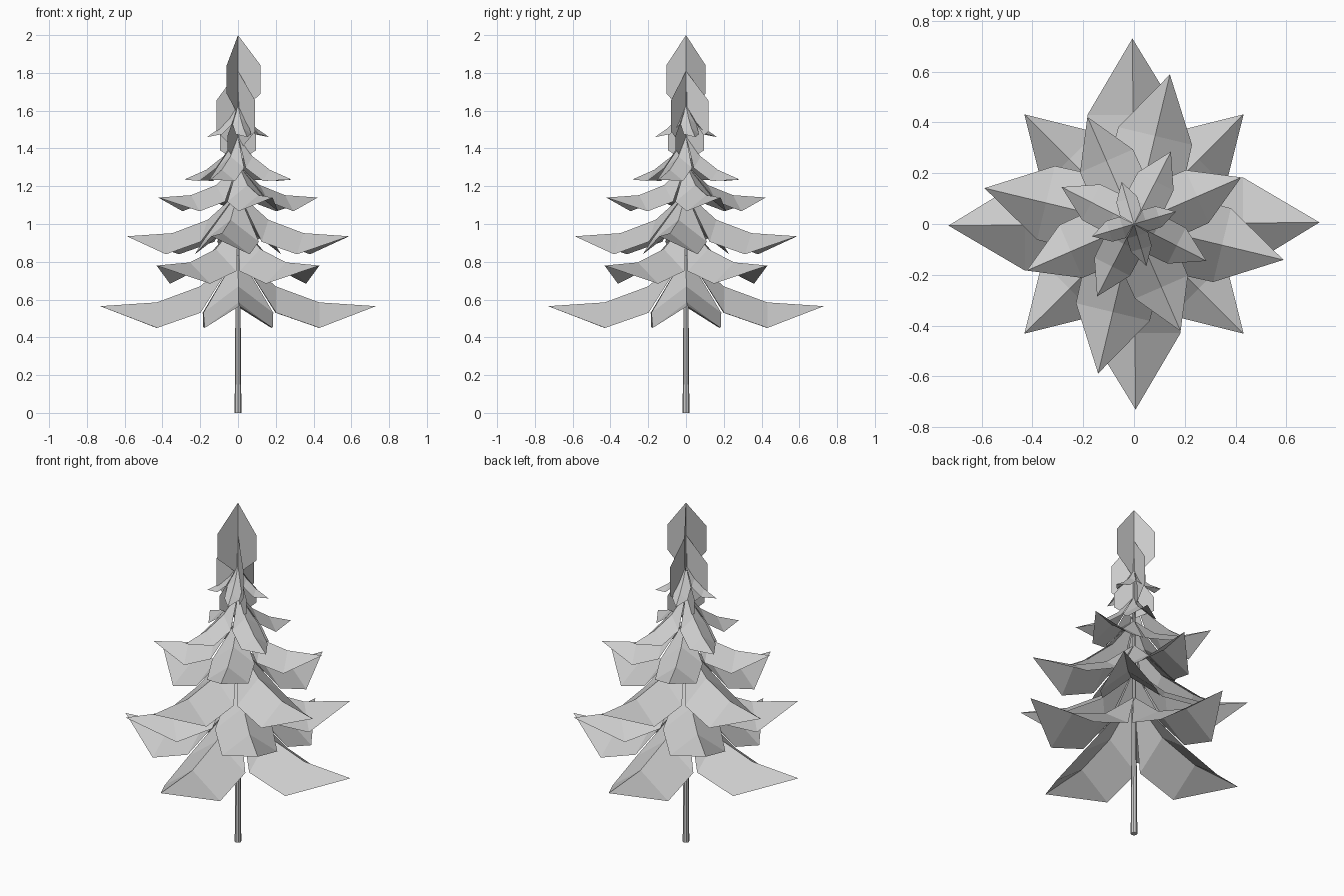
import bpy
from math import sin, cos, radians, tau

if "Cube" in bpy.data.objects:
    bpy.data.objects.remove(bpy.data.objects["Cube"])


def make(name, verts, faces):
    me = bpy.data.meshes.new(name)
    me.from_pydata(verts, [], faces)
    me.update()
    ob = bpy.data.objects.new(name, me)
    bpy.context.collection.objects.link(ob)
    return ob


# Drooping folded leaf: (radius, ridge height, half width, edge height),
# heights measured from the tip of a full-size leaf
ROWS = [(0.20, 0.105, 0.185, -0.035), (0.43, 0.02, 0.18, -0.115)]
APEX, TIP = 0.28, 0.73


def branch_tier(name, reach, tip_z, angle, droop=0.0):
    """Four folded leaves around the trunk."""
    s = reach / TIP
    verts, faces = [], []
    for k in range(4):
        a = radians(angle) + k * tau / 4

        def put(r, w, h):
            z = tip_z + h * s + droop * s * (TIP - r)
            verts.append((s * (r * cos(a) - w * sin(a)),
                          s * (r * sin(a) + w * cos(a)), z))
        b = len(verts)
        put(0, 0, APEX)
        for r, ridge, w, edge in ROWS:
            put(r, 0, ridge)
            put(r, w, edge)
            put(r, -w, edge)
        put(TIP, 0, 0)
        faces += [[b + i for i in f] for f in (
            (0, 1, 2), (0, 3, 1), (1, 4, 5, 2), (1, 3, 6, 4),
            (4, 7, 5), (4, 6, 7))]
    return make(name, verts, faces)


def vanes(name, count, angle, radius, heights):
    """Upright flat vanes radiating from the trunk axis."""
    top, upper, lower, bottom = heights
    verts, faces = [(0, 0, top), (0, 0, bottom)], []
    for k in range(count):
        a = radians(angle) + k * tau / count
        b = len(verts)
        verts += [(radius * cos(a), radius * sin(a), z) for z in (upper, lower)]
        faces.append((0, b, b + 1, 1))
    return make(name, verts, faces)


# Trunk
bpy.ops.mesh.primitive_cone_add(vertices=8, radius1=0.018, radius2=0.005,
                                depth=1.7, location=(0, 0, 0.85))
bpy.context.object.name = "trunk"

# Branch tiers, bottom to top: reach, tip height, turn, extra droop
for i, t in enumerate([(0.73, 0.565, 0.5, 0), (0.61, 0.78, 45, 0),
                       (0.605, 0.935, -13.5, 0), (0.46, 1.14, 23.5, 0),
                       (0.32, 1.235, -27, 0.33), (0.172, 1.46, 16.5, 0.6)]):
    branch_tier(f"branch_tier_{i + 1}", *t)

# Upright sprigs at the crown
vanes("crown_top", 3, 0, 0.12, (2.0, 1.84, 1.69, 1.58))
vanes("crown_middle", 3, 79, 0.12, (1.81, 1.655, 1.49, 1.38))
vanes("crown_lower", 4, -30, 0.11, (1.62, 1.47, 1.39, 1.33))
